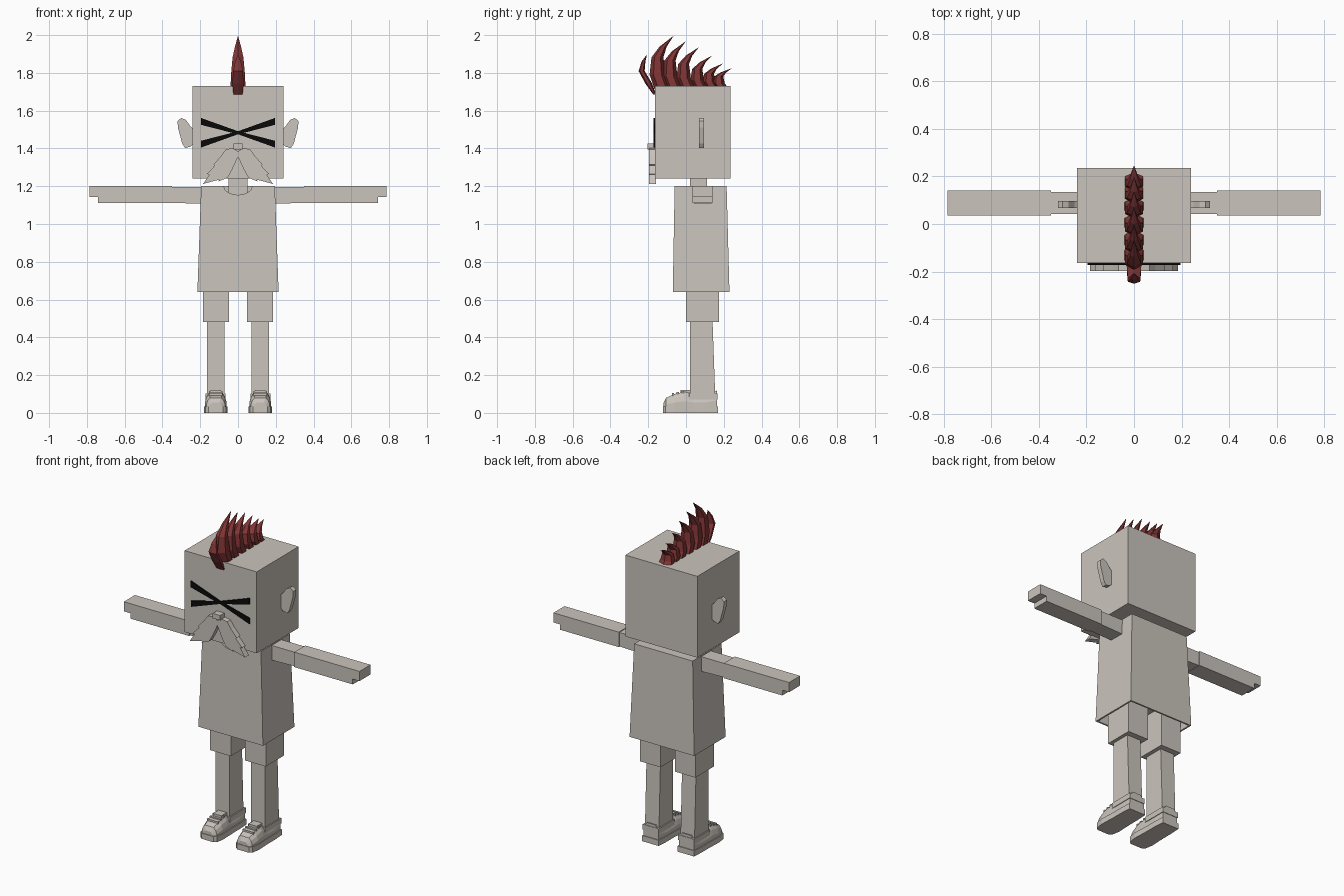
import bpy, bmesh, math
from mathutils import Vector

cube = bpy.data.objects.get("Cube")
if cube:
    bpy.data.objects.remove(cube, do_unlink=True)


def material(name, rgb):
    m = bpy.data.materials.new(name)
    m.use_nodes = True
    m.diffuse_color = (*rgb, 1)
    m.node_tree.nodes["Principled BSDF"].inputs["Base Color"].default_value = (*rgb, 1)
    return m


CLAY = material("warm grey", (0.59, 0.55, 0.50))
RED = material("dark red", (0.22, 0.035, 0.035))
BLACK = material("black", (0.003, 0.003, 0.003))


def finish(name, bm, mat):
    bmesh.ops.recalc_face_normals(bm, faces=bm.faces)
    mesh = bpy.data.meshes.new(name)
    bm.to_mesh(mesh)
    bm.free()
    mesh.materials.append(mat)
    ob = bpy.data.objects.new(name, mesh)
    bpy.context.collection.objects.link(ob)
    return ob


def loft(name, rings, mat=CLAY):
    """Skin rings of equal point count and cap both ends."""
    bm = bmesh.new()
    loops = [[bm.verts.new(p) for p in ring] for ring in rings]
    n = len(loops[0])
    for a, b in zip(loops, loops[1:]):
        for i in range(n):
            j = (i + 1) % n
            bm.faces.new((a[i], a[j], b[j], b[i]))
    bm.faces.new(loops[0])
    bm.faces.new(loops[-1])
    return finish(name, bm, mat)


def rect(x0, x1, y0, y1, z):
    return [(x0, y0, z), (x1, y0, z), (x1, y1, z), (x0, y1, z)]


def box(name, x, y, z, mat=CLAY):
    return loft(name, [rect(*x, *y, z[0]), rect(*x, *y, z[1])], mat)


def plate(name, outline, y0, y1, mat=CLAY):
    """Extrude an x/z outline along y."""
    return loft(name, [[(x, y, z) for x, z in outline] for y in (y0, y1)], mat)


def span(s, a, b):
    return sorted((s * a, s * b))


# Head and neck
box("head", (-.24, .24), (-.165, .235), (1.24, 1.73))
box("neck", (-.05, .05), (.02, .11), (1.12, 1.26))

# Shirt, hollow at the hem
shirt = loft("shirt", [rect(-.195, .195, -.06, .05, .72),
                       rect(-.205, .205, -.06, .22, .64),
                       rect(-.215, .215, -.07, .23, .64),
                       rect(-.195, .195, -.06, .215, 1.2)])
for v in shirt.data.vertices:
    if abs(v.co.z - .72) < .001 and v.co.y > 0:
        v.co.y = .215

# Scooped neckline
arc = [(.075 * math.cos(a), 1.2 + .046 * math.sin(a))
       for a in (math.pi * (1 + i / 8) for i in range(9))]
cutter = plate("neckline_cutter", arc + [(.075, 1.25), (-.075, 1.25)], -.1, .03)
cutter.hide_render = True
mod = shirt.modifiers.new("neckline", "BOOLEAN")
mod.operation = "DIFFERENCE"
mod.object = cutter
bpy.context.view_layer.objects.active = shirt
bpy.ops.object.modifier_apply(modifier=mod.name)
bpy.data.objects.remove(cutter, do_unlink=True)

# Face: crossed eye bars, nose and ragged moustache
for s, side in ((1, "left"), (-1, "right")):
    for dz, row in ((1, "upper"), (-1, "lower")):
        mid = 1.483 + dz * .06
        plate(f"{side}_{row}_eye_bar",
              [(s * .195, mid + .018), (s * .195, mid - .018),
               (0, 1.475), (0, 1.491)], -.172 - dz * .001, -.164, BLACK)
    half = [(0, 1.355), (0, 1.385), (.03, 1.402), (.065, 1.395), (.09, 1.36),
            (.13, 1.315), (.122, 1.31), (.165, 1.265), (.152, 1.262),
            (.185, 1.212), (.1, 1.235), (.105, 1.225), (.055, 1.245), (.03, 1.29)]
    plate(f"{side}_moustache", [(s * x, z) for x, z in half], -.197, -.16)
box("nose", (-.025, .025), (-.205, -.16), (1.395, 1.425))

# Ears, arms and legs
for s, side in ((1, "left"), (-1, "right")):
    ear = [(.23, 1.5), (.25, 1.515), (.275, 1.55), (.3, 1.562), (.32, 1.545),
           (.318, 1.51), (.295, 1.425), (.28, 1.402), (.25, 1.41), (.23, 1.43)]
    plate(f"{side}_ear", [(s * x, z) for x, z in ear], .068, .096)

    loft(f"{side}_sleeve", [[(s * x, y, z) for y, z in
         ((.042, lo), (.134, lo), (.134, 1.196), (.042, 1.196))]
         for x, lo in ((.18, 1.107), (.35, 1.112))])
    box(f"{side}_forearm", span(s, .35, .74), (.035, .14), (1.11, 1.2))
    box(f"{side}_fingers", span(s, .74, .785), (.035, .14), (1.142, 1.2))

    box(f"{side}_shorts_leg", span(s, .048, .185), (0, .175), (.48, .73))
    x0, x1 = span(s, .072, .165)
    loft(f"{side}_shin", [rect(x0, x1, .022, .155, .08), rect(x0, x1, .022, .14, .5)])

# Shoes: sole, faceted upper, collar, tongue and laces
SECTIONS = ((-.118, .034, .055), (-.105, .05, .08), (-.06, .058, .1),
            (-.01, .056, .112), (.04, .054, .1), (.1, .054, .1), (.165, .05, .118))
for s, side in ((1, "left"), (-1, "right")):
    cx = s * .118
    upper = []
    for y, w, h in SECTIONS:
        half = ((w, .02), (w, .55 * h), (.85 * w, .8 * h), (.58 * w, h))
        upper.append([(cx + x, y, z) for x, z in half] +
                     [(cx - x, y, z) for x, z in reversed(half)])
    loft(f"{side}_shoe_upper", upper)
    outline = [(cx + w + .005, y * 1.03) for y, w, h in SECTIONS]
    outline += [(cx - w - .005, y * 1.03) for y, w, h in reversed(SECTIONS)]
    loft(f"{side}_shoe_sole", [[(x, y, z) for x, y in outline] for z in (0, .034)])
    box(f"{side}_shoe_collar", (cx - .053, cx + .053), (.015, .168), (.07, .102))
    box(f"{side}_shoe_tongue", (cx - .028, cx + .028), (-.03, .022), (.08, .121))
    for i in range(3):
        y = -.075 + .026 * i
        box(f"{side}_lace_{i + 1}", (cx - .036, cx + .036),
            (y, y + .012), (.085, .104 + .006 * i))


# Crest: curved hexagonal spikes sweeping backwards
def spike(name, path):
    rings = []
    for y, z, depth, width in path:
        rings.append([(width * math.sin(a), y + depth * math.cos(a), z)
                      for a in (math.tau * i / 6 for i in range(6))])
    loft(name, rings, RED)


PROFILE = ((0, 0, 1, 1), (.27, -.026, 1, .93), (.6, -.026, .75, .72),
           (.8, .004, .45, .4), (1, .058, .02, .02))
SPIKES = ((-.125, 1.995, .042), (-.06, 1.965, .04), (.012, 1.935, .038),
          (.083, 1.89, .036), (.145, 1.85, .034), (.195, 1.825, .032))
for n, (base, top, depth) in enumerate(SPIKES):
    height = top - 1.715
    lean = .75 + .25 * height / .28
    spike(f"crest_spike_{n + 1}",
          [(base + off * lean, 1.715 + t * height, depth * d, .046 * w)
           for t, off, d, w in PROFILE])
spike("crest_front_spike",
      [(-.166, 1.686, .008, .028), (-.198, 1.745, .018, .034),
       (-.235, 1.81, .016, .03), (-.225, 1.86, .01, .018), (-.208, 1.895, .001, .002)])
